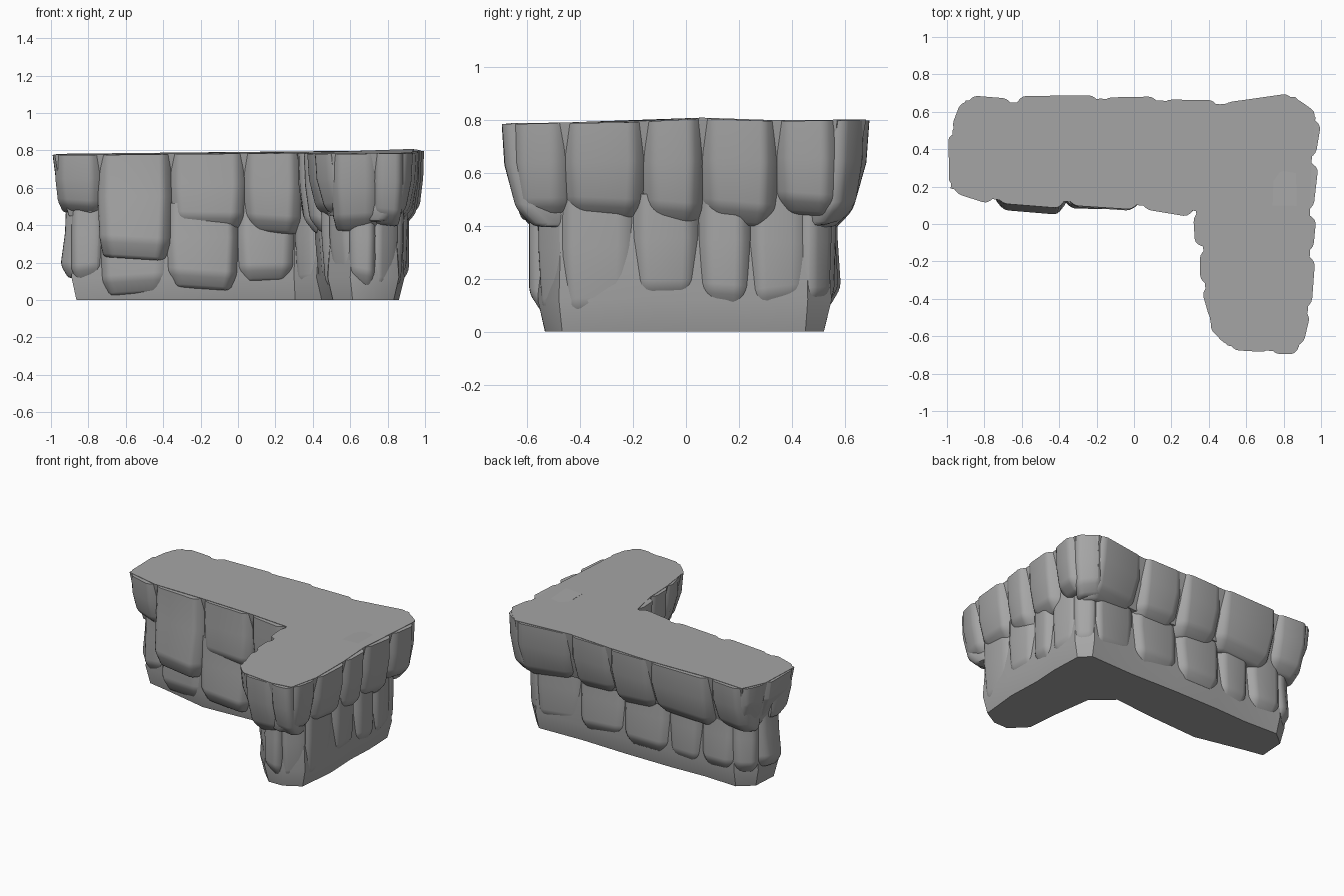
import bpy, bmesh, math, random
from mathutils import Vector

random.seed(4)
cube = bpy.data.objects.get("Cube")
if cube:
    bpy.data.objects.remove(cube)

stone_mat = bpy.data.materials.new("grey stone")
stone_mat.use_nodes = True
GREY = (.38, .38, .38, 1)
stone_mat.diffuse_color = GREY
stone_mat.node_tree.nodes["Principled BSDF"].inputs["Base Color"].default_value = GREY


def top_height(x, y):
    """Gently sloping plateau with a small hump near the right edge."""
    hump = math.exp(-((x - .88) ** 2 + (y - .05) ** 2) / .03)
    return .785 + .01 * (x + y) + .015 * hump


def loft(name, rings, round_edges=0):
    """Skin closed rings from top to bottom, cap both ends, round all but the top rim."""
    bm = bmesh.new()
    loops = [[bm.verts.new(p) for p in ring] for ring in rings]
    n = len(loops[0])
    for up, low in zip(loops, loops[1:]):
        for i in range(n):
            j = (i + 1) % n
            bm.faces.new((up[i], low[i], low[j], up[j]))
    bm.faces.new(loops[0])
    bm.faces.new(loops[-1][::-1])
    bmesh.ops.recalc_face_normals(bm, faces=bm.faces)
    if round_edges:
        rim = set(loops[0])
        edges = [e for e in bm.edges if not set(e.verts) <= rim
                 and e.calc_face_angle(0) > .25]
        bmesh.ops.bevel(bm, geom=edges, offset=round_edges, segments=2,
                        profile=.5, affect='EDGES', clamp_overlap=True)
    mesh = bpy.data.meshes.new(name)
    bm.to_mesh(mesh)
    bm.free()
    mesh.materials.append(stone_mat)
    obj = bpy.data.objects.new(name, mesh)
    bpy.context.collection.objects.link(obj)
    bpy.ops.object.select_all(action='DESELECT')
    obj.select_set(True)
    bpy.context.view_layer.objects.active = obj
    bpy.ops.object.shade_smooth_by_angle(angle=math.radians(35))
    return obj


def inset(points, amount):
    """Move a counter-clockwise outline inward."""
    result = []
    for i, p in enumerate(points):
        a, b = points[i - 1], points[(i + 1) % len(points)]
        t = (b - a).normalized()
        result.append(p + Vector((-t.y, t.x)) * amount)
    return result


def stone(name, p, q, bottom, top, lean, push=.02):
    """One boulder whose outer face runs from p to q; lean draws its foot inward."""
    t = (q - p).normalized()
    inward = Vector((-t.y, t.x))
    width = (q - p).length
    corner = min(.05, width * .22)
    skew = random.uniform(-.02, .02)
    rings = []
    for height, back, narrow in ((1, 0, 0), (.6, .15, -.01), (.18, .75, .02), (0, 1, .07)):
        shift = lean * back - push + (.05 if height == 0 else 0)
        a, b = -.008 + narrow * width, width + .008 - narrow * width
        plan = ((a, .2), (a, corner), (a + corner, 0),
                (b - corner, skew), (b, corner), (b, .2))
        ring = []
        for along, deep in plan:
            xy = p + t * along + inward * (deep + (shift if deep < .2 else 0))
            z_top = top or top_height(*xy) - .003
            z = bottom + (z_top - bottom) * height
            if height < .5:
                z += skew * (along / width - .5) * 1.5
            ring.append((*xy, z))
        rings.append(ring)
    loft(name, rings, .02)


def stone_row(name, path, top):
    """A stone between every two neighbouring path points."""
    for i, (x, y, bottom, lean) in enumerate(path):
        nxt = path[(i + 1) % len(path)]
        if bottom is not None:
            stone(f"{name}_{i + 1}", Vector((x, y)), Vector(nxt[:2]), bottom, top, lean)


# Overhanging upper stones: x, y, foot height, lean
upper = [
    (-.98, .19, .46, .05), (-.74, .13, .22, -.05), (-.36, .12, .38, -.01),
    (.03, .1, .36, .02), (.33, .07, .36, .04), (.37, -.13, .36, .04),
    (.38, -.33, .44, .06), (.41, -.53, .44, .08), (.5, -.65, .37, .07),
    (.74, -.68, .4, .07), (.88, -.66, .42, .05), (.93, -.46, .42, .05),
    (.94, -.16, .4, .04), (.94, .06, .4, .04), (.95, .34, .44, .03),
    (.97, .57, .41, .05), (.86, .68, .4, .08), (.46, .64, .41, .07),
    (.14, .66, .39, .07), (-.18, .67, .4, .07), (-.64, .65, .42, .08),
    (-.9, .66, .46, .08), (-.97, .5, .46, .11),
]
stone_row("upper_stone", upper, None)

# Recessed lower stones, widening slightly towards the foot
lower = [
    (-.89, .24, .1, -.02), (-.74, .2, .03, -.02), (-.38, .12, .06, -.03),
    (0, .14, .1, -.03), (.3, .17, .03, .02), (.42, .06, .02, .03),
    (.46, -.22, .02, .03), (.48, -.44, .02, .05), (.6, -.56, .07, 0),
    (.73, -.56, .02, .02), (.86, -.48, .02, .02), (.89, -.2, .1, .01),
    (.88, .05, .08, 0), (.89, .24, .07, 0), (.88, .46, .07, .01),
    (.79, .55, .07, .01), (.45, .54, .1, -.02), (.1, .55, .09, -.02),
    (-.25, .55, .07, 0), (-.5, .54, .1, -.02), (-.76, .55, .1, -.02),
    (-.88, .45, .12, -.04),
]
stone_row("lower_stone", lower, .52)

# Solid cores behind the stones
rim = [Vector(p[:2]) for p in upper]
loft("plateau_core", [[(*p, top_height(*p)) for p in rim],
                      [(*p, .62) for p in inset(rim, .03)],
                      [(*p, .45) for p in inset(rim, .09)]])
foot = [Vector(p[:2]) for p in lower]
loft("foot_core", [[(*p, .55) for p in inset(foot, .03)],
                   [(*p, .12) for p in inset(foot, .0)],
                   [(*p, 0) for p in inset(foot, .03)]])
